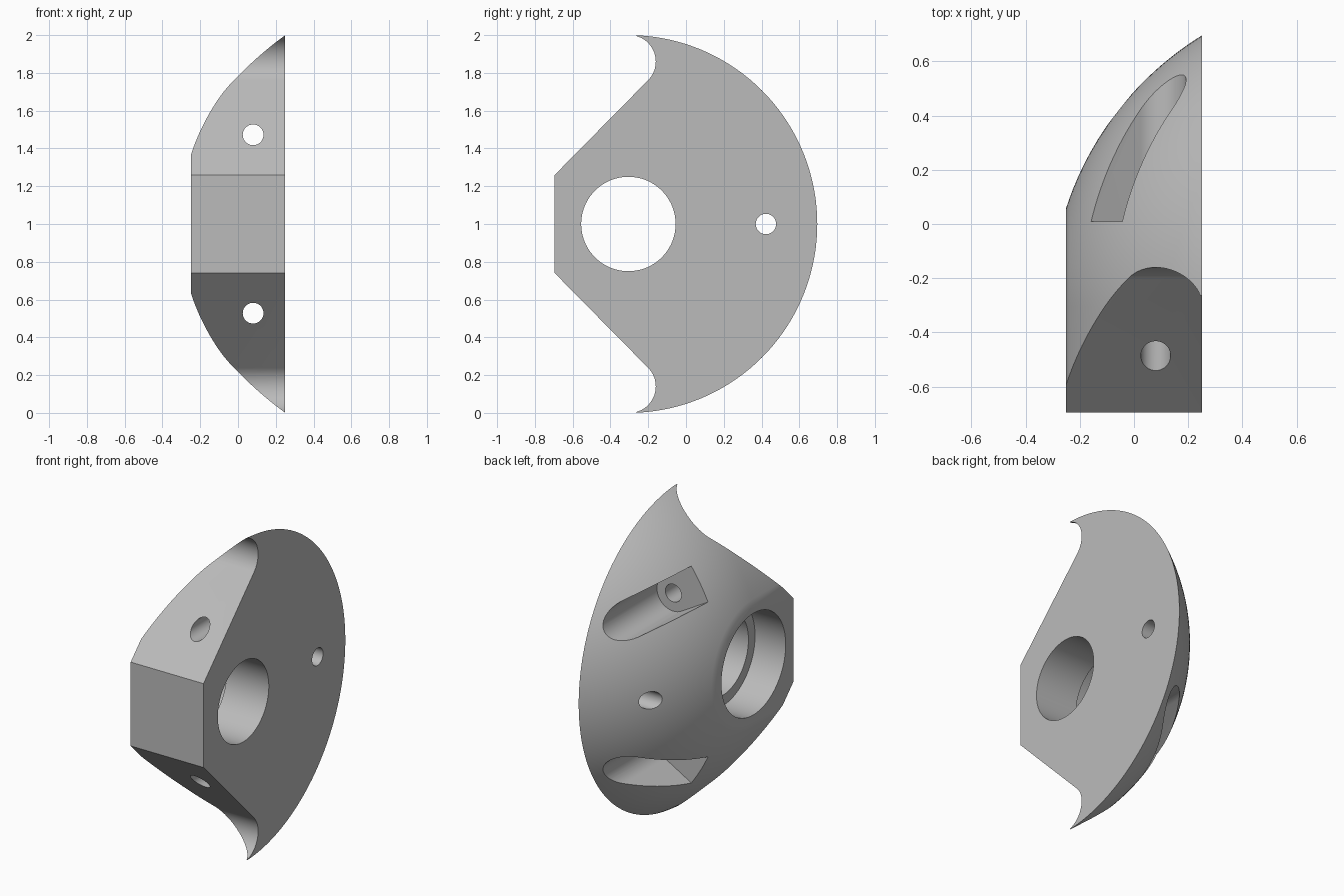
import bpy, bmesh
from math import sin, cos, pi, sqrt, radians

cube = bpy.data.objects.get("Cube")
if cube:
    bpy.data.objects.remove(cube)

HALF = 0.25          # half thickness
AXIS_Y = -0.305      # centre of the dome and the main bore
SPHERE_X, SPHERE_R = 0.867, 1.175

grey = bpy.data.materials.new("plain_grey")
grey.use_nodes = True
colour = (0.5, 0.5, 0.5, 1)
grey.diffuse_color = colour
grey.node_tree.nodes["Principled BSDF"].inputs["Base Color"].default_value = colour


def loft(name, rings):
    """Skin a list of equal-length closed rings and cap both ends."""
    bm = bmesh.new()
    loops = [[bm.verts.new(p) for p in ring] for ring in rings]
    n = len(loops[0])
    for a, b in zip(loops, loops[1:]):
        for i in range(n):
            j = (i + 1) % n
            bm.faces.new((a[i], a[j], b[j], b[i]))
    bm.faces.new(loops[0])
    bm.faces.new(loops[-1])
    bmesh.ops.recalc_face_normals(bm, faces=bm.faces)
    mesh = bpy.data.meshes.new(name)
    bm.to_mesh(mesh)
    bm.free()
    obj = bpy.data.objects.new(name, mesh)
    bpy.context.collection.objects.link(obj)
    mesh.materials.append(grey)
    return obj


def arc(cx, cy, r, start, end, steps):
    """Points on an arc, angles in degrees."""
    angles = [radians(start + (end - start) * i / steps) for i in range(steps + 1)]
    return [(cx + r * cos(a), cy + r * sin(a)) for a in angles]


def prism_x(name, outline, x0, x1):
    return loft(name, [[(x, y, z) for y, z in outline] for x in (x0, x1)])


def prism_y(name, outline, y0, y1):
    return loft(name, [[(x, y, z) for x, z in outline] for y in (y0, y1)])


def combine(body, cutter, operation):
    mod = body.modifiers.new(cutter.name, 'BOOLEAN')
    mod.object, mod.operation, mod.solver = cutter, operation, 'EXACT'
    bpy.context.view_layer.objects.active = body
    bpy.ops.object.modifier_apply(modifier=mod.name)
    bpy.data.objects.remove(cutter)


# Domed body: spherical at the back, drawn straight out toward the front
rings = []
for i in range(25):
    x = -HALF + 2 * HALF * (i / 24) ** 1.2
    r = sqrt(SPHERE_R ** 2 - (x - SPHERE_X) ** 2)
    section = [(-1, 1 - r)] + arc(AXIS_Y, 1, r, -90, 90, 72) + [(-1, 1 + r)]
    rings.append([(x, y, z) for y, z in section])
body = loft("domed_body", rings)

# Side outline: blunt nose, sloping shoulders and hooked tips
upper = [(-0.695, 1.26)] + arc(-0.30, 1.86, 0.14, -45, 75, 24) + [(-0.264, 2.2), (1, 2.2)]
lower = [(y, 2 - z) for y, z in reversed(upper)]
combine(body, prism_x("outline", upper + lower, -0.5, 0.5), 'INTERSECT')

# Main bore, its wider counterbore and the small rear hole
combine(body, prism_x("bore", arc(AXIS_Y, 1, 0.25, 0, 355, 71), -0.5, 0.5), 'DIFFERENCE')
combine(body, prism_x("counterbore", arc(AXIS_Y, 1, 0.315, 0, 355, 71), -0.5, -0.04), 'DIFFERENCE')
combine(body, prism_x("rear_hole", arc(0.423, 1, 0.054, 0, 350, 35), -0.5, 0.5), 'DIFFERENCE')

# Screw holes with open U-shaped pockets, mirrored top and bottom
hole = arc(0.08, 1.472, 0.055, 0, 350, 35)
pocket = arc(0.08, 1.472, 0.112, -120, 60, 36)
out_x, out_z = cos(radians(150)), sin(radians(150))
pocket += [(x + out_x, z + out_z) for x, z in (pocket[-1], pocket[0])]
for flip in (False, True):
    place = lambda pts: [(x, 2 - z if flip else z) for x, z in pts]
    combine(body, prism_y("screw_hole", place(hole), -1, 1), 'DIFFERENCE')
    combine(body, prism_y("screw_pocket", place(pocket), 0.01, 1), 'DIFFERENCE')

# Smooth curved faces, keep machined edges crisp
bpy.ops.object.select_all(action='DESELECT')
body.select_set(True)
bpy.context.view_layer.objects.active = body
bpy.ops.object.shade_smooth_by_angle(angle=radians(20))
